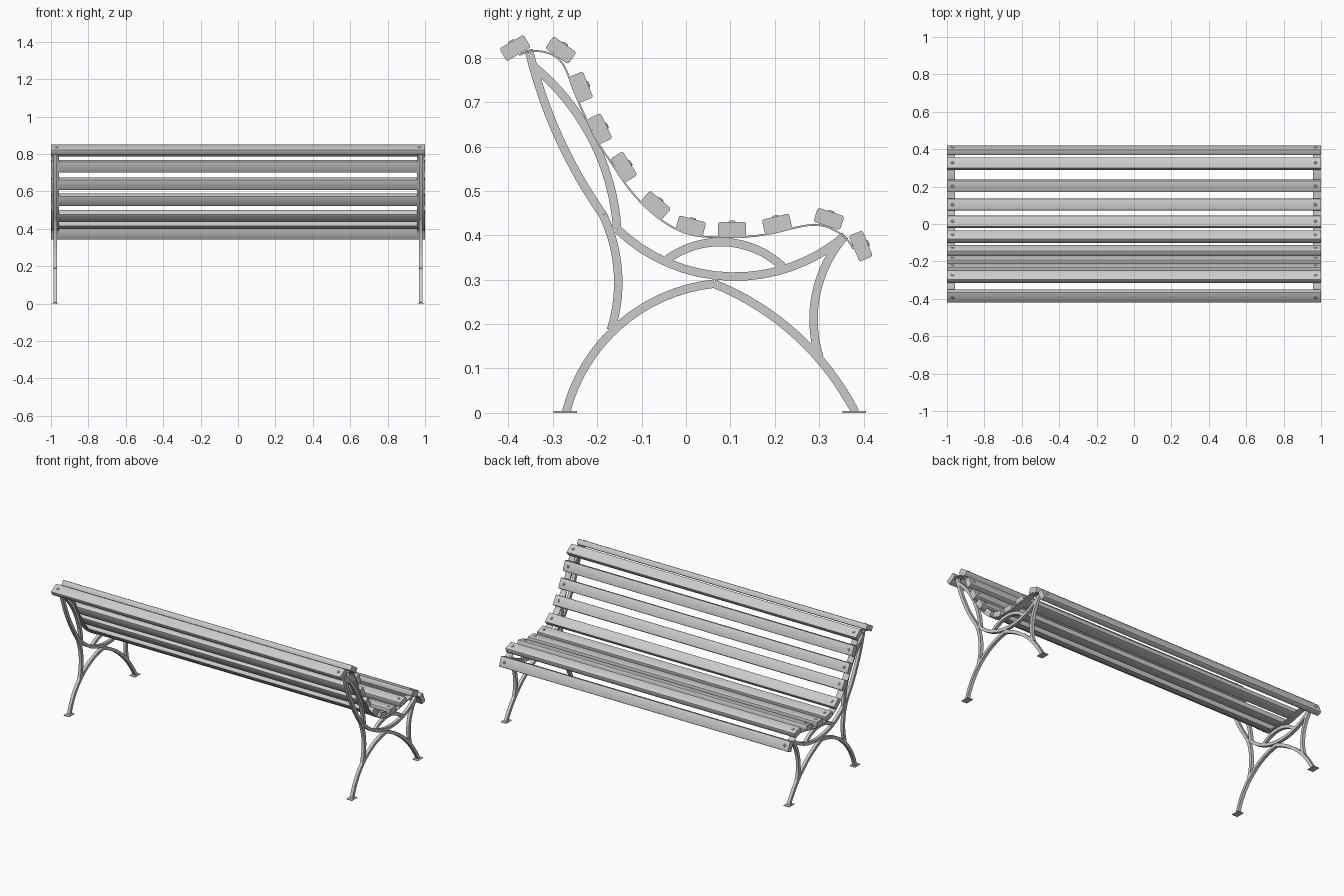
import bpy
import bmesh
from math import atan2, cos, sin, pi, radians
from mathutils import Matrix, Vector

cube = bpy.data.objects.get("Cube")
if cube:
    bpy.data.objects.remove(cube, do_unlink=True)

grey = bpy.data.materials.new("light_grey")
grey.use_nodes = True
colour = (0.6, 0.6, 0.6, 1)
grey.diffuse_color = colour
grey.node_tree.nodes["Principled BSDF"].inputs["Base Color"].default_value = colour

SIDE_X = 0.978           # centre plane of each end frame
SLAT_W, SLAT_T = 0.063, 0.033
BAR = 0.019
STRAP_T = 0.004


def finish(bm, name, smooth=False):
    """Turn a bmesh into a named object with the shared material."""
    bmesh.ops.recalc_face_normals(bm, faces=bm.faces)
    mesh = bpy.data.meshes.new(name)
    bm.to_mesh(mesh)
    bm.free()
    mesh.materials.append(grey)
    obj = bpy.data.objects.new(name, mesh)
    bpy.context.collection.objects.link(obj)
    if smooth:
        bpy.ops.object.select_all(action="DESELECT")
        obj.select_set(True)
        bpy.context.view_layer.objects.active = obj
        bpy.ops.object.shade_smooth_by_angle(angle=radians(35))
    return obj


def add_box(bm, centre, size, turn=0):
    matrix = (Matrix.Translation(centre) @ Matrix.Rotation(turn, 4, "X")
              @ Matrix.Diagonal((*size, 1)))
    return bmesh.ops.create_cube(bm, size=1, matrix=matrix)["verts"]


def arc(start, middle, end, steps=16):
    """Points on the circle through three (y, z) points."""
    a, b, c = Vector(start), Vector(middle), Vector(end)
    u, v = b - a, c - a
    d = 2 * u.cross(v)
    centre = a + Vector((v.y * u.dot(u) - u.y * v.dot(v),
                         u.x * v.dot(v) - v.x * u.dot(u))) / d
    first, last = a - centre, c - centre
    sweep = atan2(first.cross(last), first.dot(last))
    return [centre + Matrix.Rotation(sweep * i / steps, 2) @ first
            for i in range(steps + 1)]


def sweep_bar(bm, path, x, width, depth):
    """Sweep a rectangle along a path in the y-z plane."""
    rings = []
    for i, p in enumerate(path):
        along = (path[min(i + 1, len(path) - 1)] - path[max(i - 1, 0)]).normalized()
        across = Vector((-along.y, along.x)) * depth / 2
        ring = []
        for sx, sn in ((-1, -1), (1, -1), (1, 1), (-1, 1)):
            q = p + across * sn
            ring.append(bm.verts.new((x + sx * width / 2, q.x, max(q.y, 0))))
        rings.append(ring)
    for r, s in zip(rings, rings[1:]):
        for k in range(4):
            n = (k + 1) % 4
            bm.faces.new((r[k], r[n], s[n], s[k]))
    bm.faces.new(rings[0])
    bm.faces.new(rings[-1])


# Slat centres (y, z) and tilt in degrees, from the top of the back to the seat lip
slats = [
    (-0.385, 0.822, 30), (-0.282, 0.817, -35), (-0.236, 0.734, -68),
    (-0.194, 0.64, -65), (-0.14, 0.554, -58), (-0.068, 0.468, -41),
    (0.011, 0.421, -15), (0.104, 0.414, 0), (0.205, 0.426, 13),
    (0.322, 0.437, -18), (0.394, 0.376, -68),
]

undersides = []
for number, (y, z, tilt) in enumerate(slats, 1):
    turn = radians(tilt)
    along = Vector((cos(turn), sin(turn)))
    normal = Vector((-sin(turn), cos(turn)))
    centre = Vector((y, z))
    undersides.append((centre - normal * (SLAT_T + STRAP_T) / 2, along))

    # Board with softened long edges
    bm = bmesh.new()
    add_box(bm, (0, y, z), (2, SLAT_W, SLAT_T), turn)
    long_edges = [e for e in bm.edges if abs(e.verts[0].co.x - e.verts[1].co.x) > 1]
    bmesh.ops.bevel(bm, geom=long_edges, offset=0.005, segments=2,
                    profile=0.5, affect="EDGES")
    finish(bm, f"slat_{number}", smooth=True)

    # Low bolt heads at both ends
    bm = bmesh.new()
    head = centre + normal * (SLAT_T / 2 + 0.001)
    for side in (-1, 1):
        bmesh.ops.create_cone(
            bm, cap_ends=True, segments=12, radius1=0.009, radius2=0.005, depth=0.004,
            matrix=Matrix.Translation((side * 0.97, *head)) @ Matrix.Rotation(turn, 4, "X"))
    finish(bm, f"slat_bolts_{number}")

# Thin strap running under all the slats, tangent to each one
strap = []
for (p, t), (q, u) in zip(undersides, undersides[1:]):
    reach = (q - p).length
    for i in range(8):
        s = i / 8
        strap.append(p * (2 * s**3 - 3 * s**2 + 1) + t * reach * (s**3 - 2 * s**2 + s)
                     + q * (3 * s**2 - 2 * s**3) + u * reach * (s**3 - s**2))
strap.append(undersides[-1][0])

# Curved bars of an end frame
back_top, back_waist = (-0.354, 0.818), (-0.187, 0.446)
seat_back, seat_front = (-0.155, 0.414), (0.358, 0.399)
arch_top = (0.063, 0.291)
bars = {
    "rear_leg": ((-0.27, 0.002), (-0.171, 0.178), arch_top),
    "front_leg": (arch_top, (0.245, 0.178), (0.381, 0.002)),
    "front_brace": ((0.3, 0.126), (0.29, 0.25), seat_front),
    "seat_lower_arc": (seat_back, (0.106, 0.307), seat_front),
    "seat_upper_arc": ((-0.05, 0.34), (0.074, 0.385), (0.218, 0.329)),
    "back_outer_arc": (back_top, (-0.284, 0.615), back_waist),
    "rear_brace": (back_waist, (-0.153, 0.311), (-0.169, 0.187)),
    "back_inner_arc": ((-0.345, 0.782), (-0.221, 0.635), seat_back),
}

for side, label in ((-1, "right"), (1, "left")):
    x = side * SIDE_X
    for name, points in bars.items():
        bm = bmesh.new()
        sweep_bar(bm, arc(*points), x, BAR, BAR)
        finish(bm, f"{label}_{name}", smooth=True)

    bm = bmesh.new()
    sweep_bar(bm, strap, x, 0.04, STRAP_T)
    finish(bm, f"{label}_slat_strap", smooth=True)

    # Flat foot plates
    for name, y in (("rear", -0.272), ("front", 0.379)):
        bm = bmesh.new()
        add_box(bm, (x, y, 0.002), (0.038, 0.053, 0.004))
        finish(bm, f"{label}_{name}_foot")
